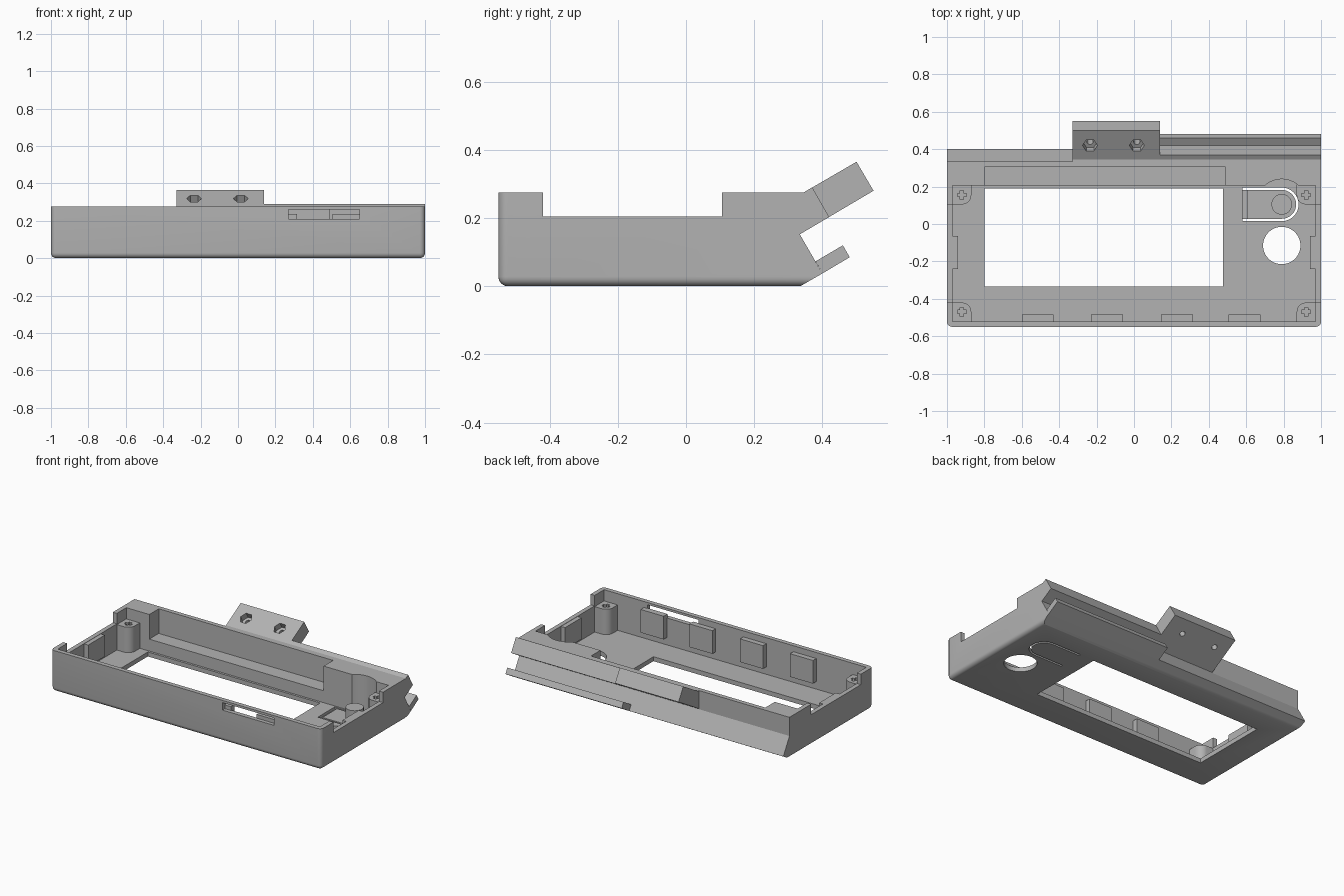
import bpy, bmesh
from math import sin, cos, pi, radians
from mathutils import Matrix, Vector

cube = bpy.data.objects.get("Cube")
if cube:
    bpy.data.objects.remove(cube, do_unlink=True)

grey = bpy.data.materials.new("matte grey plastic")
grey.use_nodes = True
grey.diffuse_color = (0.45, 0.45, 0.45, 1)
grey.node_tree.nodes["Principled BSDF"].inputs["Base Color"].default_value = (0.45, 0.45, 0.45, 1)


def finish(name, bm):
    bmesh.ops.recalc_face_normals(bm, faces=bm.faces)
    mesh = bpy.data.meshes.new(name)
    bm.to_mesh(mesh)
    bm.free()
    mesh.materials.append(grey)
    obj = bpy.data.objects.new(name, mesh)
    bpy.context.collection.objects.link(obj)
    return obj


def prism_mesh(points, axis, lo, hi):
    """Extrude a 2D outline: axis 'x' takes (y, z) points, 'z' takes (x, y)."""
    bm = bmesh.new()
    place = (lambda a, b: (lo, a, b)) if axis == "x" else (lambda a, b: (a, b, lo))
    face = bm.faces.new([bm.verts.new(place(a, b)) for a, b in points])
    new = bmesh.ops.extrude_face_region(bm, geom=[face])["geom"]
    step = Vector((hi - lo, 0, 0)) if axis == "x" else Vector((0, 0, hi - lo))
    bmesh.ops.translate(bm, vec=step, verts=[g for g in new if isinstance(g, bmesh.types.BMVert)])
    return bm


def prism(name, points, axis, lo, hi):
    return finish(name, prism_mesh(points, axis, lo, hi))


def box(name, x0, x1, y0, y1, z0, z1):
    return prism(name, [(x0, y0), (x1, y0), (x1, y1), (x0, y1)], "z", z0, z1)


def arc(cx, cy, r, start, end, n=16):
    angles = [radians(start + (end - start) * i / n) for i in range(n + 1)]
    return [(cx + r * cos(a), cy + r * sin(a)) for a in angles]


def disc(name, cx, cy, r, z0, z1, n=40):
    return prism(name, arc(cx, cy, r, 0, 360, n)[:-1], "z", z0, z1)


def cut(target, cutter):
    cutter.hide_render = True
    mod = target.modifiers.new("cut", "BOOLEAN")
    mod.operation, mod.solver, mod.object = "DIFFERENCE", "EXACT", cutter
    bpy.context.view_layer.objects.active = target
    bpy.ops.object.modifier_apply(modifier=mod.name)
    bpy.data.objects.remove(cutter, do_unlink=True)


def smooth(obj):
    bpy.ops.object.select_all(action="DESELECT")
    obj.select_set(True)
    bpy.context.view_layer.objects.active = obj
    bpy.ops.object.shade_smooth_by_angle(angle=radians(30))


FLOOR, TOP = 0.03, 0.275
BX, BY = 0.79, 0.105   # button centre

# Case: side profile extruded across, with rounded bottom and front corners
bm = prism_mesh([(-0.55, 0), (0.335, 0), (0.40, 0.0375), (0.335, 0.15),
                 (0.335, TOP), (-0.55, TOP)], "x", -1, 1)


def rounded(edge):
    a, b = (v.co for v in edge.verts)
    bottom = max(a.z, b.z) < 0.001 and min(a.y, b.y) < -0.5
    upright = max(a.y, b.y) < -0.5 and abs(a.x - b.x) < 0.001
    return bottom or upright


bmesh.ops.bevel(bm, geom=[e for e in bm.edges if rounded(e)], offset=0.028,
                segments=6, profile=0.5, affect="EDGES")
case = finish("case", bm)

# Cavity, rear ledge, button clearance, lowered side walls, front card slot
cut(case, box("cavity", -0.97, 0.97, -0.52, 0.205, FLOOR, 0.5))
cut(case, box("ledge", -0.8, 0.49, 0.19, 0.305, 0.11, 0.5))
cut(case, disc("button_clearance", BX, BY, 0.135, FLOOR, 0.5))
cut(case, box("side_notch", -1.1, 1.1, -0.42, 0.105, 0.205, 0.5))
cut(case, box("card_slot", 0.27, 0.65, -0.7, -0.5, 0.21, 0.26))

# Floor openings: screen window, knob hole, slot around the button tongue
cut(case, box("window", -0.8, 0.475, -0.335, 0.19, -0.1, 0.1))
cut(case, disc("knob_hole", BX, -0.115, 0.1, -0.1, 0.1))
tongue_slot = ([(0.58, BY - 0.09)] + arc(BX, BY, 0.09, -90, 90)
               + [(0.58, BY + 0.09), (0.58, BY + 0.077)]
               + arc(BX, BY, 0.077, 90, -90) + [(0.58, BY - 0.077)])
cut(case, prism("tongue_slot", tongue_slot, "z", -0.1, 0.1))
cut(case, box("tongue_hinge", 0.58, 0.605, BY - 0.08, BY + 0.08, 0.012, 0.1))
smooth(case)

# Button post
smooth(disc("button_post", BX, BY, 0.055, FLOOR - 0.005, 0.12))

# Corner screw posts, rounded towards the inside
for sx, side in ((-1, "right"), (1, "left")):
    for cy, sy, end in ((-0.47, -1, "front"), (0.155, 1, "back")):
        outline = [(0.975, 0.055), (0.92, 0.055)]
        outline = [(0.055, 0.055), (-0.05, 0.055)] + arc(0, 0, 0.05, 180, 270, 10) + [(0.055, -0.05)]
        points = [(sx * (0.92 + a), cy + sy * b) for a, b in outline]
        post = prism(f"{end}_{side}_post", points, "z", FLOOR - 0.005, 0.2)
        for w, h in ((0.024, 0.009), (0.009, 0.024)):
            cut(post, box("screw_hole", sx * 0.92 - w, sx * 0.92 + w, cy - h, cy + h, 0.08, 0.3))
        smooth(post)

# Clip pads along the front wall and on both side walls
for i, x in enumerate((-0.6, -0.23, 0.145, 0.505)):
    box(f"front_pad_{i + 1}", x, x + 0.17, -0.525, -0.485, 0.08, 0.235)
for sx, side in ((-1, "right"), (1, "left")):
    lo, hi = sorted((sx * 0.94, sx * 0.975))
    box(f"{side}_pad", lo, hi, -0.24, -0.065, 0.06, 0.203)

# Rear rail: upper arm and lower lip forming a groove
arm_root = [(0.335, TOP), (0.335, 0.153)]
prism("rail_arm", arm_root + [(0.42, 0.203), (0.37, 0.29), (0.345, TOP)], "x", 0.14, 1)
prism("rail_lip", [(0.40, 0.0375), (0.48, 0.085), (0.46, 0.12), (0.38, 0.073)], "x", 0.14, 1)

# Mounting tab with two nut traps and bolt holes
tab = prism("mounting_tab", arm_root + [(0.55, 0.28), (0.50, 0.365), (0.345, TOP)], "x", -0.33, 0.14)
tilt = Matrix.Rotation(radians(30), 4, "X")
for x in (-0.235, 0.015):
    for name, r, n, z0 in (("nut_trap", 0.04, 6, -0.04), ("bolt_hole", 0.017, 20, -0.3)):
        cutter = disc(name, 0, 0, r, z0, 0.1, n)
        cutter.data.transform(Matrix.Translation((x, 0.42, 0.318)) @ tilt)
        cut(tab, cutter)
